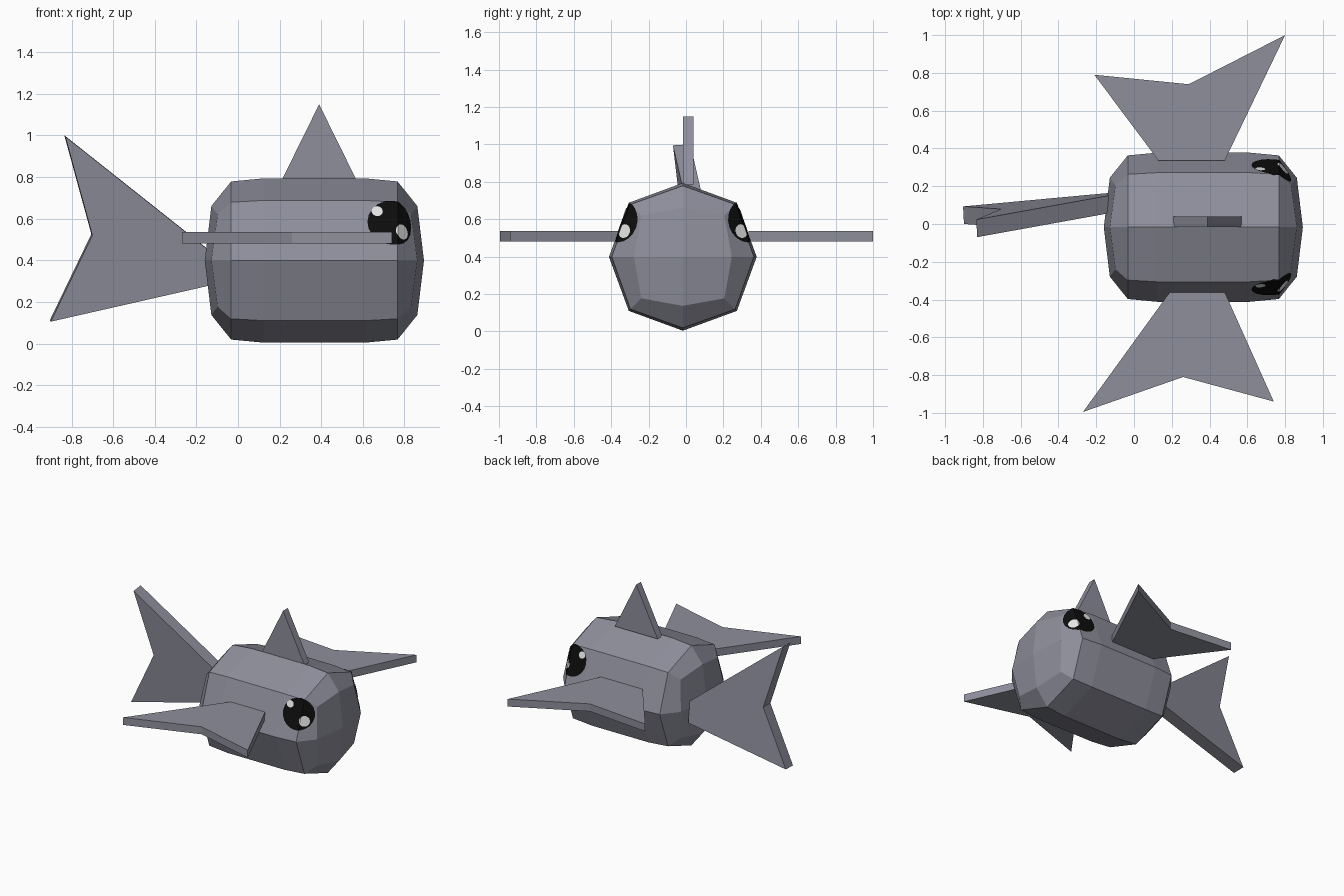
import bpy, bmesh, math
from mathutils import Vector

if "Cube" in bpy.data.objects:
    bpy.data.objects.remove(bpy.data.objects["Cube"], do_unlink=True)


def material(name, color):
    m = bpy.data.materials.new(name)
    m.use_nodes = True
    m.diffuse_color = color
    m.node_tree.nodes["Principled BSDF"].inputs["Base Color"].default_value = color
    return m


GREY = material("slate grey", (0.27, 0.275, 0.33, 1))
BLACK = material("eye black", (0.004, 0.004, 0.004, 1))
WHITE = material("eye white", (0.85, 0.85, 0.85, 1))

MID_X, MID_Y, MID_Z = 0.367, -0.017, 0.399


def finish(name, bm, mat):
    bmesh.ops.recalc_face_normals(bm, faces=bm.faces)
    mesh = bpy.data.meshes.new(name)
    bm.to_mesh(mesh)
    bm.free()
    mesh.materials.append(mat)
    obj = bpy.data.objects.new(name, mesh)
    bpy.context.collection.objects.link(obj)
    return obj


# Body: eight-sided rings closed by four quads at each end
def ring(bm, x_axis, x_diag, r_axis, r_diag):
    verts = []
    for i in range(8):
        a = i * math.pi / 4
        if i % 2:
            x, r = x_diag, r_diag * math.sqrt(2)
        else:
            x, r = x_axis, r_axis
        verts.append(bm.verts.new((MID_X + x, MID_Y + r * math.cos(a),
                                   MID_Z + r * math.sin(a))))
    return verts


def body_mesh():
    bm = bmesh.new()
    half = [(0.495, 0.465, 0.262, 0.222), (0.4, 0.4, 0.38, 0.28), (0.242, 0.242, 0.395, 0.289)]
    specs = [(-a, -d, r, q) for a, d, r, q in half] + half[::-1]
    rings = [ring(bm, *s) for s in specs]
    for a, b in zip(rings, rings[1:]):
        for i in range(8):
            j = (i + 1) % 8
            bm.faces.new((a[i], a[j], b[j], b[i]))
    for end, x in ((rings[0], -0.527), (rings[-1], 0.527)):
        pole = bm.verts.new((MID_X + x, MID_Y, MID_Z))
        for i in range(0, 8, 2):
            bm.faces.new((pole, end[i], end[i + 1], end[(i + 2) % 8]))
    bmesh.ops.recalc_face_normals(bm, faces=bm.faces)
    return bm


finish("body", body_mesh(), GREY)


# Fins: flat outlines given a thickness
def plate(name, points, offset):
    bm = bmesh.new()
    face = bm.faces.new([bm.verts.new(p) for p in points])
    out = bmesh.ops.extrude_face_region(bm, geom=[face], use_keep_orig=True)
    moved = [v for v in out["geom"] if isinstance(v, bmesh.types.BMVert)]
    bmesh.ops.translate(bm, verts=moved, vec=offset)
    bmesh.ops.triangulate(bm, faces=[f for f in bm.faces if len(f.verts) > 4])
    return finish(name, bm, GREY)


back_outline = [(0.13, 0.335), (0.48, 0.335), (0.8, 1.0), (0.29, 0.74), (-0.21, 0.79)]
front_outline = [(0.19, -0.36), (0.48, -0.36), (0.74, -0.94), (0.26, -0.81), (-0.27, -0.995)]
for name, outline in (("far_side_fin", back_outline), ("near_side_fin", front_outline)):
    plate(name, [(x, y, 0.48) for x, y in outline], (0, 0, 0.057))

dorsal_outline = [(0.21, 0.785), (0.39, 1.15), (0.57, 0.785)]
plate("dorsal_fin", [(x, -0.015, z) for x, z in dorsal_outline], (0, 0.056, 0))

# Tail lies in a slightly turned and tilted plane
tail_outline = [(-0.13, 0.44), (-0.83, 0.995), (-0.7, 0.52), (-0.9, 0.105), (-0.13, 0.28)]
plate("tail_fin", [(x, 0.11 + 0.112 * x - 0.087 * z, z) for x, z in tail_outline],
      (-0.005, 0.093, 0.006))


# Eyes: round patches of the body skin, trimmed by a ring of planes
def skin_patch(name, side, center, radius, mat, lift):
    axis = Vector((0.42, 0.85 * side, 0.3)).normalized()
    c = Vector((center[0], MID_Y + center[1] * side, center[2]))
    u = axis.cross(Vector((0, 0, 1))).normalized()
    v = axis.cross(u)
    bm = body_mesh()
    cuts = [(c - axis * 0.2, -axis)]
    for i in range(20):
        a = i * math.tau / 20
        n = u * math.cos(a) + v * math.sin(a)
        cuts.append((c + n * radius, n))
    for co, no in cuts:
        bmesh.ops.bisect_plane(bm, geom=bm.verts[:] + bm.edges[:] + bm.faces[:],
                               plane_co=co, plane_no=no, clear_outer=True)
    bmesh.ops.translate(bm, verts=bm.verts, vec=axis * lift)
    obj = finish(name, bm, mat)
    # Keep the patch facing outward
    if sum((p.normal.dot(axis) for p in obj.data.polygons)) < 0:
        obj.data.flip_normals()


for label, side in (("near", -1), ("far", 1)):
    skin_patch(label + "_eye", side, (0.745, 0.325, 0.583), 0.112, BLACK, 0.004)
    skin_patch(label + "_eye_upper_glint", side, (0.67, 0.312, 0.637), 0.025, WHITE, 0.007)
    skin_patch(label + "_eye_lower_glint", side, (0.79, 0.315, 0.537), 0.037, WHITE, 0.007)
